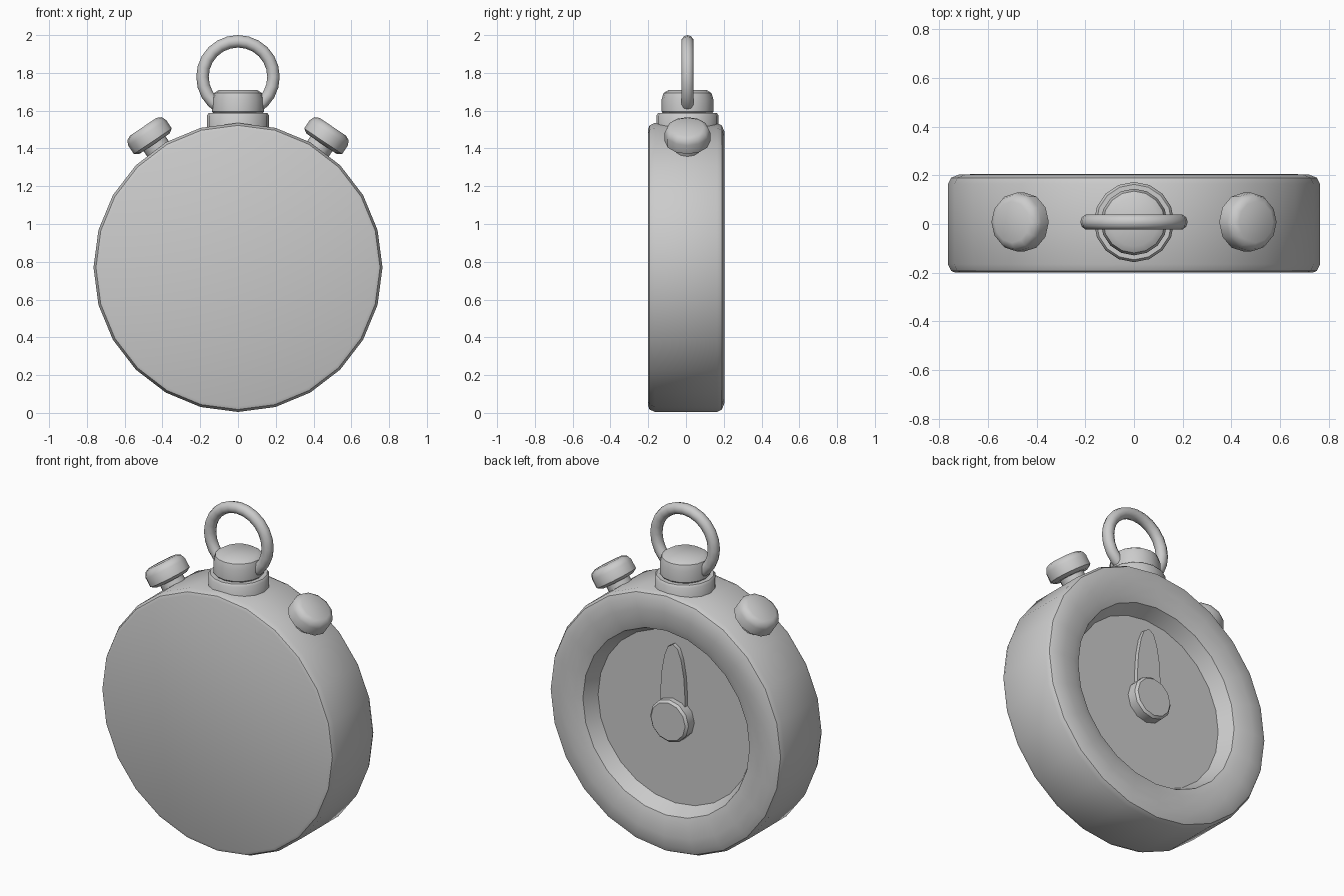
import bpy, bmesh, math
from mathutils import Matrix, Vector

if "Cube" in bpy.data.objects:
    bpy.data.objects.remove(bpy.data.objects["Cube"])

CZ = 0.77    # height of the case centre
PY = 0.008   # depth offset of crown and buttons


def finish(name, bm, mat=Matrix(), angle=40):
    bmesh.ops.remove_doubles(bm, verts=bm.verts, dist=1e-5)
    bmesh.ops.recalc_face_normals(bm, faces=bm.faces)
    me = bpy.data.meshes.new(name)
    bm.transform(mat)
    bm.to_mesh(me)
    bm.free()
    ob = bpy.data.objects.new(name, me)
    bpy.context.collection.objects.link(ob)
    bpy.ops.object.select_all(action='DESELECT')
    bpy.context.view_layer.objects.active = ob
    ob.select_set(True)
    bpy.ops.object.shade_smooth_by_angle(angle=math.radians(angle))
    return ob


def lathe(name, profile, sides, mat, angle=40):
    """Spin an open (radius, height) profile round local z and cap both ends."""
    bm = bmesh.new()
    rings = [[bm.verts.new((r * math.cos(2 * math.pi * i / sides),
                            r * math.sin(2 * math.pi * i / sides), h))
              for i in range(sides)] for r, h in profile]
    for a, b in zip(rings, rings[1:]):
        for i in range(sides):
            j = (i + 1) % sides
            bm.faces.new((a[i], a[j], b[j], b[i]))
    bm.faces.new(rings[0])
    bm.faces.new(rings[-1])
    return finish(name, bm, mat, angle)


# local z -> world +y, through the case centre
to_back = Matrix.Translation((0, 0, CZ)) @ Matrix.Rotation(-math.pi / 2, 4, 'X')

# case: flat front, rounded bezel and recessed dial on the back
lathe("case", [(0.735, -0.2), (0.752, -0.193), (0.765, -0.165), (0.765, 0.165),
               (0.752, 0.19), (0.72, 0.203), (0.66, 0.205), (0.59, 0.2),
               (0.545, 0.185), (0.505, 0.10)], 24, to_back)

# dial hub
lathe("dial_hub", [(0.125, 0.09), (0.125, 0.155), (0.112, 0.168)], 12, to_back)

# dial hand: tapered blade with a rounded tip
bm = bmesh.new()
half = [(0.08, 0.0), (0.08, 0.15), (0.073, 0.26), (0.055, 0.36), (0.032, 0.42)]
outline = half + [(0, 0.44)] + [(-x, z) for x, z in reversed(half)]
face = bm.faces.new([bm.verts.new((x, 0.095, CZ + z)) for x, z in outline])
ext = bmesh.ops.extrude_face_region(bm, geom=[face])
bmesh.ops.translate(bm, vec=(0, 0.03, 0),
                    verts=[v for v in ext["geom"] if isinstance(v, bmesh.types.BMVert)])
finish("dial_hand", bm)

# crown: collar and rounded cap
up = Matrix.Translation((0, PY, 0))
lathe("crown_collar", [(0.165, 1.46), (0.165, 1.575), (0.155, 1.587)], 16, up)
lathe("crown_cap", [(0.115, 1.57), (0.137, 1.595), (0.137, 1.66),
                    (0.127, 1.693), (0.10, 1.71)], 16, up)

# side buttons on stems
for side, label in ((-1, "left"), (1, "right")):
    m = Matrix.Translation((0, PY, CZ)) @ Matrix.Rotation(side * math.radians(34), 4, 'Y')
    lathe(label + "_button_stem", [(0.07, 0.70), (0.07, 0.82)], 12, m)
    lathe(label + "_button_cap", [(0.095, 0.79), (0.121, 0.806), (0.121, 0.86),
                                  (0.11, 0.885), (0.085, 0.898)], 12, m)

# hanging ring
bpy.ops.mesh.primitive_torus_add(major_segments=24, minor_segments=10,
                                 major_radius=0.188, minor_radius=0.033,
                                 location=(0, PY, 1.779),
                                 rotation=(math.pi / 2, 0, 0))
ring = bpy.context.object
ring.name = "hanging_ring"
bpy.ops.object.shade_smooth_by_angle(angle=math.radians(50))
